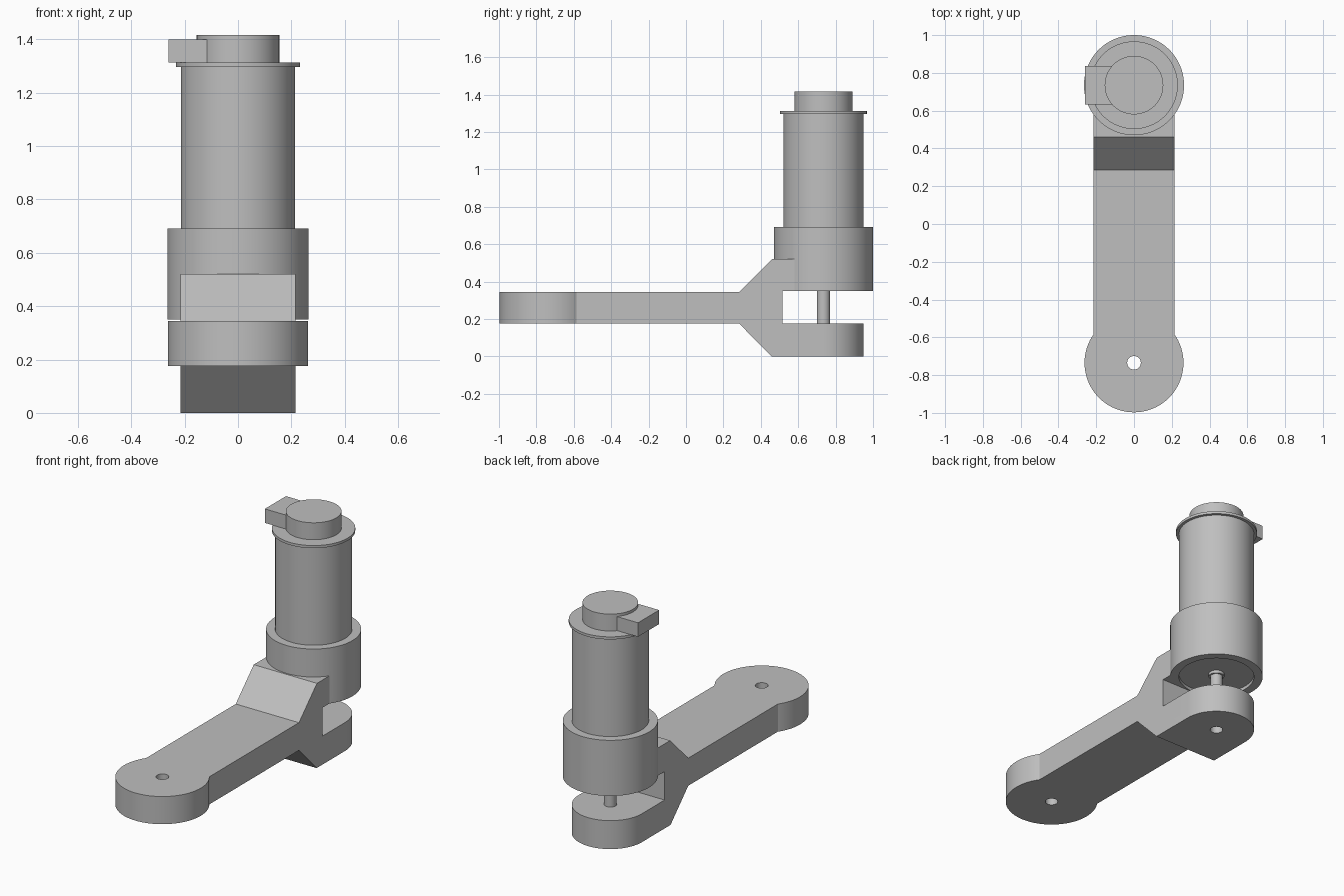
import bpy
import bmesh

if "Cube" in bpy.data.objects:
    bpy.data.objects.remove(bpy.data.objects["Cube"], do_unlink=True)

JOINT_Y = 0.735      # motor axis; the free end mirrors it
HALF_W = 0.215       # half width of the arm, also the motor radius

grey = bpy.data.materials.new("plain grey")
grey.use_nodes = True
colour = (0.52, 0.52, 0.52, 1)
grey.diffuse_color = colour
grey.node_tree.nodes["Principled BSDF"].inputs["Base Color"].default_value = colour


def finish(obj, name):
    obj.name = name
    obj.data.materials.clear()
    obj.data.materials.append(grey)
    return obj


def cylinder(name, radius, bottom, top, y=JOINT_Y):
    bpy.ops.mesh.primitive_cylinder_add(
        vertices=80, radius=radius, depth=top - bottom,
        location=(0, y, (bottom + top) / 2))
    return finish(bpy.context.object, name)


def smooth(obj):
    bpy.ops.object.select_all(action='DESELECT')
    obj.select_set(True)
    bpy.context.view_layer.objects.active = obj
    bpy.ops.object.shade_smooth_by_angle(angle=0.5)


def combine(body, tool, operation):
    # apply a boolean and discard the tool
    mod = body.modifiers.new("combine", 'BOOLEAN')
    mod.operation = operation
    mod.solver = 'EXACT'
    mod.object = tool
    bpy.ops.object.select_all(action='DESELECT')
    bpy.context.view_layer.objects.active = body
    body.select_set(True)
    bpy.ops.object.modifier_apply(modifier=mod.name)
    bpy.data.objects.remove(tool, do_unlink=True)


# Forked arm: side profile (y, z) extruded across the width
profile = [(-JOINT_Y, 0.175), (0.285, 0.175), (0.457, 0), (JOINT_Y, 0),
           (JOINT_Y, 0.175), (0.515, 0.175), (0.515, 0.35), (0.6, 0.35),
           (0.6, 0.52), (0.46, 0.52), (0.285, 0.345), (-JOINT_Y, 0.345)]
bm = bmesh.new()
side = bm.faces.new([bm.verts.new((-HALF_W, y, z)) for y, z in profile])
new = bmesh.ops.extrude_face_region(bm, geom=[side])["geom"]
bmesh.ops.translate(bm, vec=(2 * HALF_W, 0, 0),
                    verts=[v for v in new if isinstance(v, bmesh.types.BMVert)])
bmesh.ops.recalc_face_normals(bm, faces=bm.faces)
mesh = bpy.data.meshes.new("forked_arm")
bm.to_mesh(mesh)
bm.free()
arm = bpy.data.objects.new("forked_arm", mesh)
bpy.context.collection.objects.link(arm)
finish(arm, "forked_arm")

# Rounded ends and motor sleeve joined, then bores cut
combine(arm, cylinder("free_end", 0.262, 0.175, 0.345, -JOINT_Y), 'UNION')
combine(arm, cylinder("fork_end", HALF_W, 0, 0.175), 'UNION')
combine(arm, cylinder("sleeve", 0.265, 0.35, 0.692), 'UNION')
combine(arm, cylinder("sleeve_bore", HALF_W, 0.3, 0.8), 'DIFFERENCE')
for y in (-JOINT_Y, JOINT_Y):
    combine(arm, cylinder("pin_hole", 0.036, -0.1, 0.5, y), 'DIFFERENCE')
smooth(arm)

# Motor stack: body, flange, cap, output hub and shaft
for name, radius, bottom, top in (
        ("motor_body", HALF_W - 0.0005, 0.37, 1.3),
        ("motor_flange", 0.232, 1.297, 1.313),
        ("motor_cap", 0.155, 1.31, 1.417),
        ("shaft_hub", 0.045, 0.352, 0.375),
        ("output_shaft", 0.035, 0.12, 0.36)):
    smooth(cylinder(name, radius, bottom, top))

# Cable connector on the cap's right side
bpy.ops.mesh.primitive_cube_add(size=1, location=(-0.18, JOINT_Y, 1.357))
connector = finish(bpy.context.object, "cable_connector")
connector.scale = (0.16, 0.205, 0.086)
